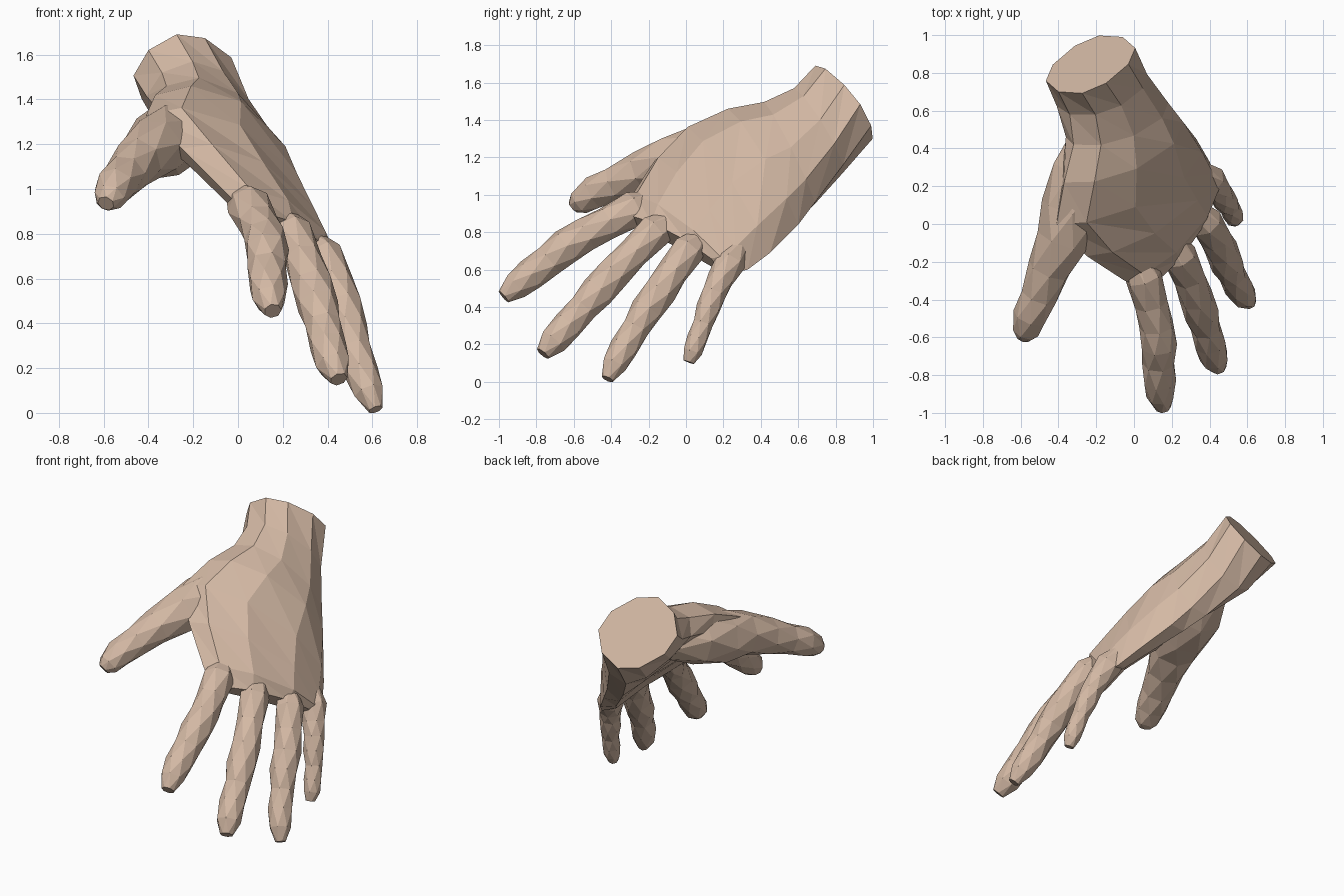
import bpy, bmesh, math
from mathutils import Vector

skin = bpy.data.materials.new("skin")
skin.diffuse_color = (0.65, 0.48, 0.37, 1)

DORSAL = Vector((0.72, -0.22, 0.65)).normalized()   # direction the back of the hand faces
ACROSS = Vector((0.55, 0.74, -0.36)).normalized()   # thumb side to little finger side


def loft(name, rings):
    """Triangulated skin over a list of equal-sized rings, capped at both ends."""
    bm = bmesh.new()
    loops = [[bm.verts.new(p) for p in ring] for ring in rings]
    n = len(loops[0])
    for a, b in zip(loops, loops[1:]):
        for i in range(n):
            j = (i + 1) % n
            bm.faces.new((a[i], a[j], b[i]))
            bm.faces.new((a[j], b[j], b[i]))
    bm.faces.new(loops[0][::-1])
    bm.faces.new(loops[-1])
    bmesh.ops.recalc_face_normals(bm, faces=bm.faces)
    mesh = bpy.data.meshes.new(name)
    bm.to_mesh(mesh)
    bm.free()
    mesh.materials.append(skin)
    obj = bpy.data.objects.new(name, mesh)
    bpy.context.collection.objects.link(obj)


def spow(v, e):
    return math.copysign(abs(v) ** e, v)


def palm_ring(thumb_edge, little_edge, half_thick, arch, sides=10):
    a, b = Vector(thumb_edge), Vector(little_edge)
    half, mid = (b - a) / 2, (a + b) / 2
    n = (DORSAL - half * DORSAL.dot(half) / half.length_squared).normalized()
    ring = []
    for i in range(sides):
        t = 2 * math.pi * i / sides
        c, s = spow(math.cos(t), 0.9), spow(math.sin(t), 0.8)
        ring.append(mid + half * c + n * (half_thick * s + arch * (1 - c * c)))
    return ring


def digit(name, stations, across=ACROSS, flat=1.0, sides=7):
    """Tapered tube through (x, y, z, radius); every other ring is turned half a step."""
    pts = [Vector(s[:3]) for s in stations]
    rings = []
    for k, (p, s) in enumerate(zip(pts, stations)):
        t = (pts[min(k + 1, len(pts) - 1)] - pts[max(k - 1, 0)]).normalized()
        u = (across - t * across.dot(t)).normalized()
        v = t.cross(u)
        ring = []
        for i in range(sides):
            w = 2 * math.pi * (i + 0.5 * k) / sides
            ring.append(p + (u * math.cos(w) + v * math.sin(w) * flat) * s[3])
        rings.append(ring)
    loft(name, rings)


# Wrist, heel, palm with the thumb web, and knuckles
loft("palm", [
    palm_ring((-0.40, 0.70, 1.62), (-0.06, 0.99, 1.37), 0.21, 0.0),
    palm_ring((-0.34, 0.58, 1.52), (-0.01, 0.84, 1.16), 0.20, 0.02),
    palm_ring((-0.32, 0.42, 1.46), (0.11, 0.69, 0.96), 0.18, 0.06),
    palm_ring((-0.37, 0.22, 1.42), (0.20, 0.60, 0.84), 0.17, 0.11),
    palm_ring((-0.41, 0.00, 1.33), (0.33, 0.45, 0.69), 0.14, 0.13),
    palm_ring((-0.25, -0.17, 1.18), (0.40, 0.33, 0.60), 0.11, 0.11),
    palm_ring((-0.05, -0.30, 0.98), (0.43, 0.25, 0.58), 0.09, 0.08),
    palm_ring((0.05, -0.34, 0.88), (0.42, 0.19, 0.60), 0.06, 0.05),
])

# Thumb with its fleshy base
digit("thumb", [
    (-0.19, 0.50, 1.30, 0.12), (-0.27, 0.28, 1.25, 0.17), (-0.33, 0.08, 1.21, 0.17),
    (-0.38, -0.08, 1.18, 0.145), (-0.45, -0.24, 1.12, 0.118), (-0.505, -0.38, 1.06, 0.10),
    (-0.55, -0.49, 1.01, 0.095), (-0.575, -0.57, 0.96, 0.072), (-0.59, -0.60, 0.935, 0.04),
], across=Vector((0.8, 0, 0.6)), flat=0.95)

# Fingers
digit("index_finger", [
    (-0.01, -0.13, 0.98, 0.05), (0.05, -0.28, 0.92, 0.10), (0.09, -0.42, 0.85, 0.09),
    (0.12, -0.54, 0.785, 0.093), (0.13, -0.64, 0.725, 0.098), (0.13, -0.73, 0.65, 0.088),
    (0.135, -0.83, 0.575, 0.088), (0.14, -0.91, 0.51, 0.075), (0.155, -0.975, 0.455, 0.04),
])
digit("middle_finger", [
    (0.17, -0.02, 0.89, 0.05), (0.24, -0.17, 0.80, 0.095), (0.29, -0.28, 0.69, 0.085),
    (0.33, -0.39, 0.575, 0.092), (0.355, -0.47, 0.485, 0.094), (0.38, -0.55, 0.395, 0.08),
    (0.40, -0.63, 0.305, 0.083), (0.425, -0.71, 0.215, 0.078), (0.45, -0.765, 0.15, 0.04),
])
digit("ring_finger", [
    (0.30, 0.10, 0.79, 0.05), (0.38, 0.01, 0.70, 0.09), (0.43, -0.07, 0.59, 0.085),
    (0.465, -0.14, 0.48, 0.09), (0.49, -0.21, 0.385, 0.088), (0.52, -0.27, 0.285, 0.074),
    (0.55, -0.33, 0.185, 0.078), (0.585, -0.385, 0.09, 0.068), (0.615, -0.42, 0.015, 0.033),
])
digit("little_finger", [
    (0.34, 0.29, 0.74, 0.05), (0.40, 0.235, 0.64, 0.085), (0.44, 0.185, 0.55, 0.072),
    (0.465, 0.15, 0.475, 0.066), (0.485, 0.12, 0.395, 0.066), (0.505, 0.09, 0.31, 0.054),
    (0.52, 0.06, 0.23, 0.056), (0.53, 0.035, 0.16, 0.052), (0.535, 0.015, 0.105, 0.03),
])
